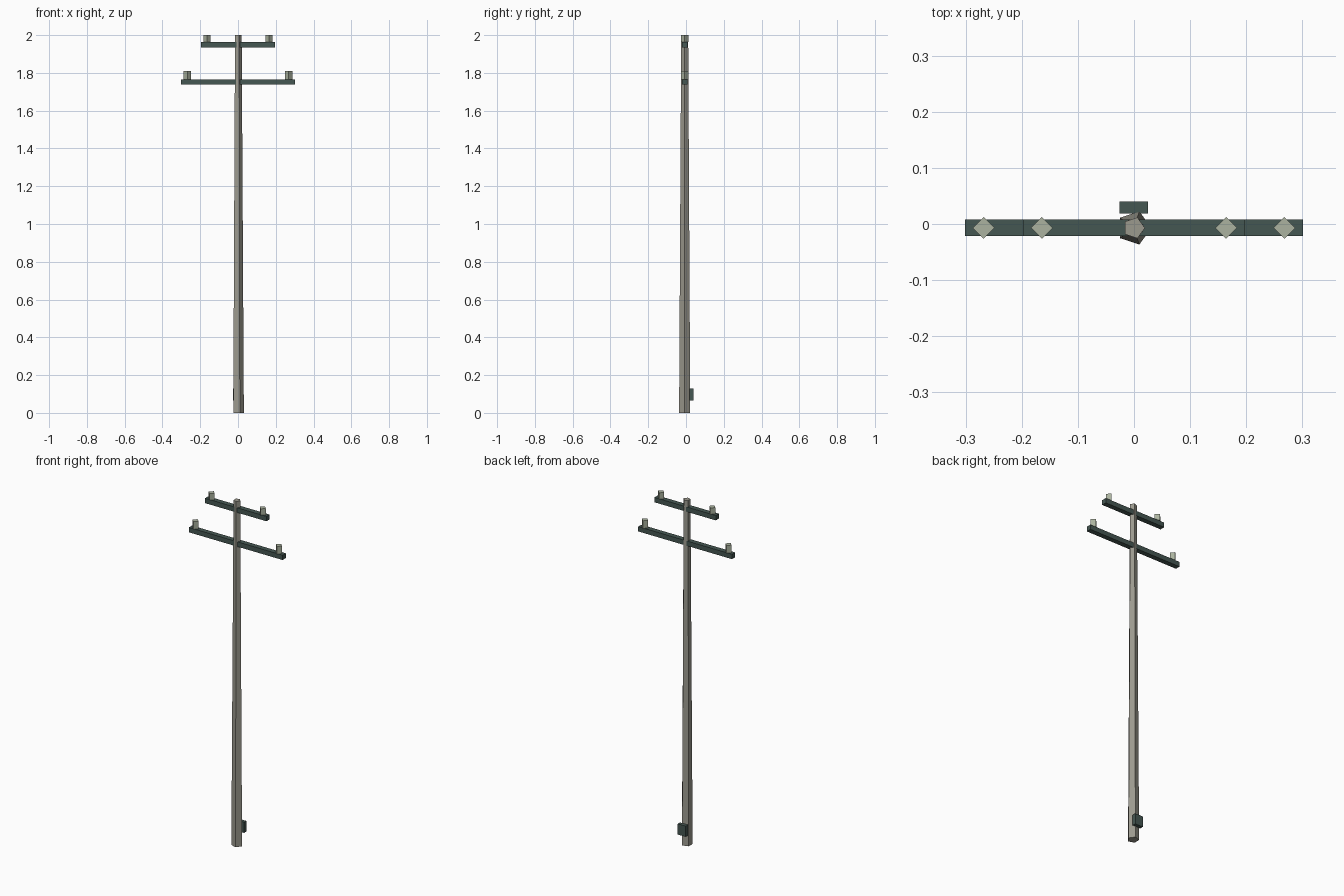
import bpy

if "Cube" in bpy.data.objects:
    bpy.data.objects.remove(bpy.data.objects["Cube"])

CY = -0.007  # shared centre line of pole, arms and insulators


def material(name, rgb):
    m = bpy.data.materials.new(name)
    m.diffuse_color = (*rgb, 1)
    m.use_nodes = True
    m.node_tree.nodes["Principled BSDF"].inputs["Base Color"].default_value = m.diffuse_color
    return m


wood = material("weathered_wood", (0.33, 0.32, 0.27))
metal = material("dark_green_metal", (0.06, 0.095, 0.085))
ceramic = material("pale_ceramic", (0.41, 0.45, 0.35))


def finish(name, mat):
    ob = bpy.context.object
    ob.name = name
    ob.data.materials.append(mat)
    return ob


def prism(name, sides, r1, r2, x, z0, z1, mat):
    # Blender cones start with a vertex on +y; turn it to +x
    bpy.ops.mesh.primitive_cone_add(vertices=sides, radius1=r1, radius2=r2, depth=z1 - z0,
                                    location=(x, CY, (z0 + z1) / 2),
                                    rotation=(0, 0, -1.5707963))
    return finish(name, mat)


def box(name, x, y, z, mat):
    lo, hi = zip(x, y, z)
    bpy.ops.mesh.primitive_cube_add(size=1, location=[(a + b) / 2 for a, b in zip(lo, hi)])
    ob = finish(name, mat)
    ob.scale = [b - a for a, b in zip(lo, hi)]
    return ob


# Tapered five-sided pole
prism("pole", 5, 0.031, 0.0195, 0, 0, 2.0, wood)

# Crossarms, each with an insulator near both ends
for level, half, z0, z1, ix, top in (("lower", 0.301, 1.738, 1.766, 0.268, 1.81),
                                     ("upper", 0.197, 1.935, 1.963, 0.164, 2.0)):
    box(level + "_crossarm", (-half, half), (-0.021, 0.008), (z0, z1), metal)
    for side, s in (("left", -1), ("right", 1)):
        prism(f"{level}_{side}_insulator", 4, 0.0195, 0.0195, s * ix, z1, top, ceramic)

# Small service box on the back near the base
box("service_box", (-0.026, 0.025), (0.019, 0.04), (0.066, 0.128), metal)
